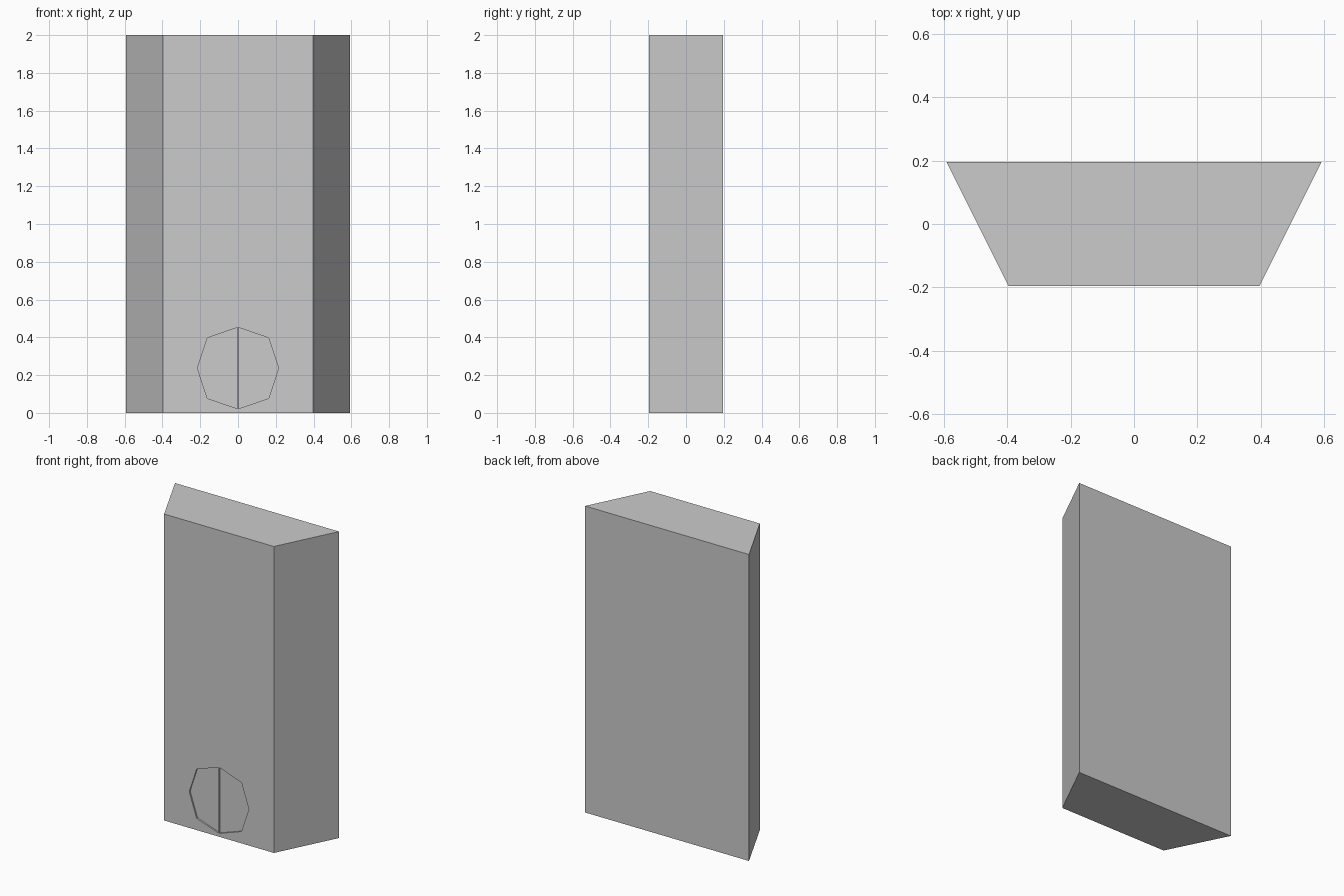
import bpy, bmesh, math

if "Cube" in bpy.data.objects:
    bpy.data.objects.remove(bpy.data.objects["Cube"])


def prism(name, outline, direction):
    """Extrude a closed outline of 3D points along a direction."""
    bm = bmesh.new()
    face = bm.faces.new([bm.verts.new(p) for p in outline])
    ext = bmesh.ops.extrude_face_region(bm, geom=[face])
    moved = [v for v in ext["geom"] if isinstance(v, bmesh.types.BMVert)]
    bmesh.ops.translate(bm, verts=moved, vec=direction)
    bmesh.ops.recalc_face_normals(bm, faces=bm.faces)
    mesh = bpy.data.meshes.new(name)
    bm.to_mesh(mesh)
    bm.free()
    obj = bpy.data.objects.new(name, mesh)
    bpy.context.collection.objects.link(obj)
    return obj


# Tapered slab body
FRONT, BACK, DEPTH = 0.396, 0.592, 0.196
body = prism("body", [(-FRONT, -DEPTH, 0), (FRONT, -DEPTH, 0),
                      (BACK, DEPTH, 0), (-BACK, DEPTH, 0)], (0, 0, 2))

# Shallow octagonal recess in two halves, split by a thin upright seam
RADIUS, CENTRE_Z, RECESS, SEAM = 0.215, 0.237, 0.01, 0.002
for side, label in ((-1, "left"), (1, "right")):
    pts = []
    for i in range(5):
        a = math.pi / 2 - i * math.pi / 4
        x = max(RADIUS * math.cos(a), SEAM) if abs(i - 2) < 2 else SEAM
        if i in (1, 3):
            x = 0.162
        z = CENTRE_Z + (RADIUS * math.sin(a) if i not in (1, 3)
                        else math.copysign(0.16, math.sin(a)))
        pts.append((side * x, -DEPTH - 0.1, z))
    cutter = prism(f"recess_cutter_{label}", pts, (0, 0.1 + RECESS, 0))
    cutter.hide_render = True
    cutter.hide_set(True)
    cut = body.modifiers.new(f"recess_{label}", "BOOLEAN")
    cut.operation = "DIFFERENCE"
    cut.solver = "EXACT"
    cut.object = cutter
